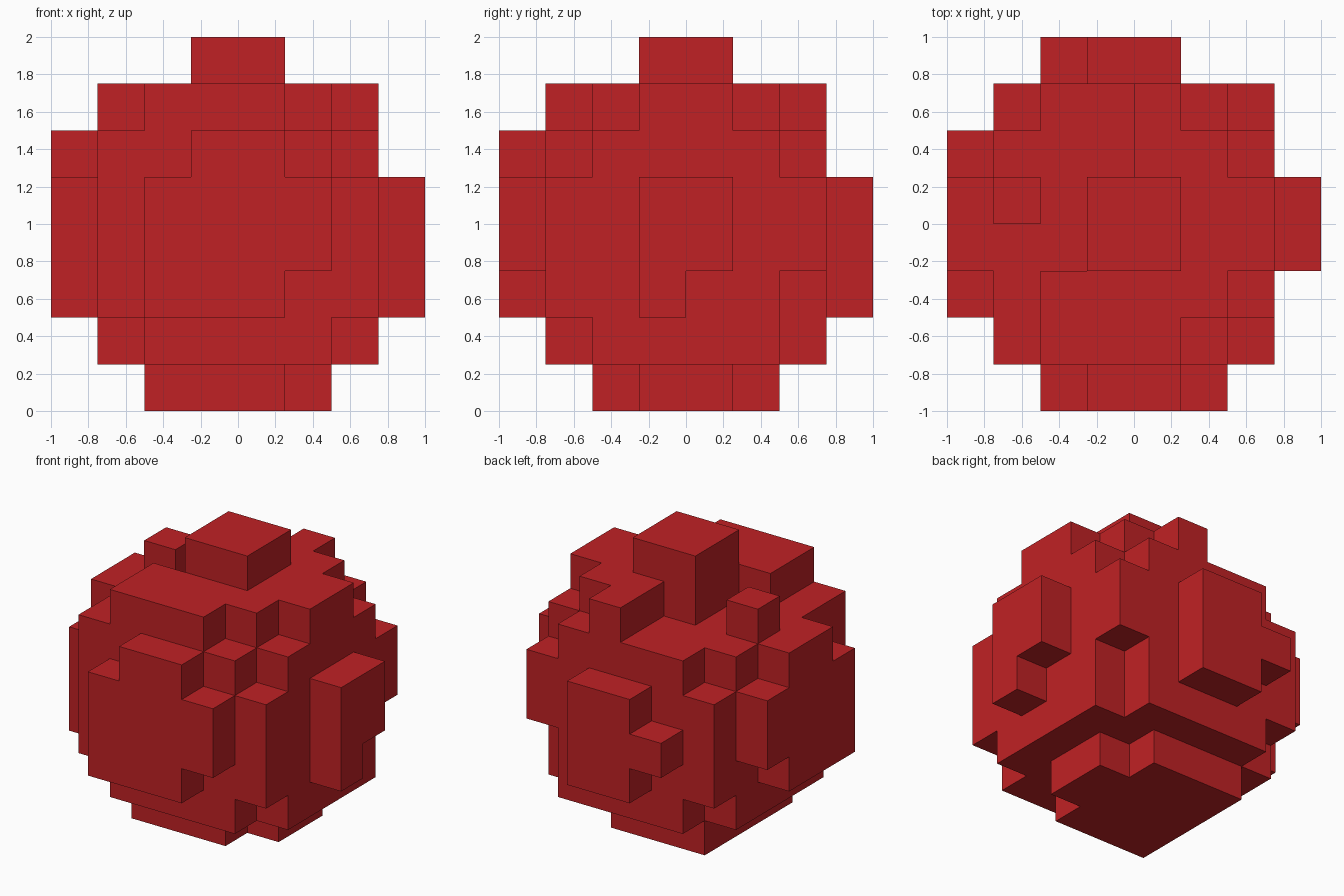
import bpy, bmesh
from mathutils import Vector

UNIT = 0.25  # edge length of one block

old = bpy.data.objects.get("Cube")
if old:
    bpy.data.objects.remove(old, do_unlink=True)

red = bpy.data.materials.new("bright_red")
red.use_nodes = True
colour = (0.53, 0.0155, 0.018, 1)
red.diffuse_color = colour
red.node_tree.nodes["Principled BSDF"].inputs["Base Color"].default_value = colour

blocks = set()


def cells(x, y, z):
    return {(i, j, k) for i in range(*x) for j in range(*y) for k in range(*z)}


def add(x, y, z):
    blocks.update(cells(x, y, z))


def cut(x, y, z):
    blocks.difference_update(cells(x, y, z))


LOW, HIGH = (-3, -2), (2, 3)

# main body with notched corners
add((-3, 3), (-3, 3), (1, 6))
for cx in (LOW, HIGH):
    for cy in (LOW, HIGH):
        cut(cx, cy, (1, 2))
        if (cx, cy) != (LOW, LOW):
            cut(cx, cy, (5, 6))
cut(HIGH, HIGH, (2, 3))

# bottom plate with two missing corners
add((-2, 2), (-2, 2), (0, 1))
cut((1, 2), (-2, -1), (0, 1))
cut((1, 2), (1, 2), (0, 1))

# stepped upper layer, loose block and top cap
add((-2, 1), (-3, -1), (6, 7))
add((1, 2), (-2, -1), (6, 7))
add((-1, 3), (-1, 1), (6, 7))
add((0, 2), (1, 2), (6, 7))
add((0, 1), (2, 3), (6, 7))
add(LOW, (0, 1), (6, 7))
add((-1, 1), (-1, 1), (7, 8))

# front bump
add((-2, 1), (-4, -3), (2, 5))
add((1, 2), (-4, -3), (3, 5))
add((-1, 1), (-4, -3), (5, 6))

# back bump
add((-1, 1), (3, 4), (2, 5))
add((-2, -1), (3, 4), (3, 4))

# bump on the +x side
add((3, 4), (-1, 0), (2, 5))
add((3, 4), (0, 1), (3, 5))

# bump on the -x side
add((-4, -3), (-2, 1), (2, 5))
add((-4, -3), (1, 2), (3, 5))
add((-4, -3), (-1, 1), (5, 6))

# outer skin: one quad wherever a block meets empty space
bm = bmesh.new()
for cell in sorted(blocks):
    for axis in range(3):
        for side in (-1, 1):
            n = Vector((0, 0, 0))
            n[axis] = side
            if tuple(int(c) for c in Vector(cell) + n) in blocks:
                continue
            u, v = Vector((0, 0, 0)), Vector((0, 0, 0))
            u[(axis + 1) % 3] = 0.5
            v[(axis + 2) % 3] = 0.5 * side
            mid = Vector(cell) + Vector((0.5, 0.5, 0.5)) + n * 0.5
            corners = (mid - u - v, mid + u - v, mid + u + v, mid - u + v)
            bm.faces.new([bm.verts.new(c * UNIT) for c in corners])
bmesh.ops.remove_doubles(bm, verts=bm.verts, dist=0.001)
bmesh.ops.dissolve_limit(bm, angle_limit=0.01, verts=bm.verts, edges=bm.edges)

mesh = bpy.data.meshes.new("blocky_ball")
bm.to_mesh(mesh)
bm.free()
mesh.materials.append(red)
bpy.context.collection.objects.link(bpy.data.objects.new("blocky_ball", mesh))
